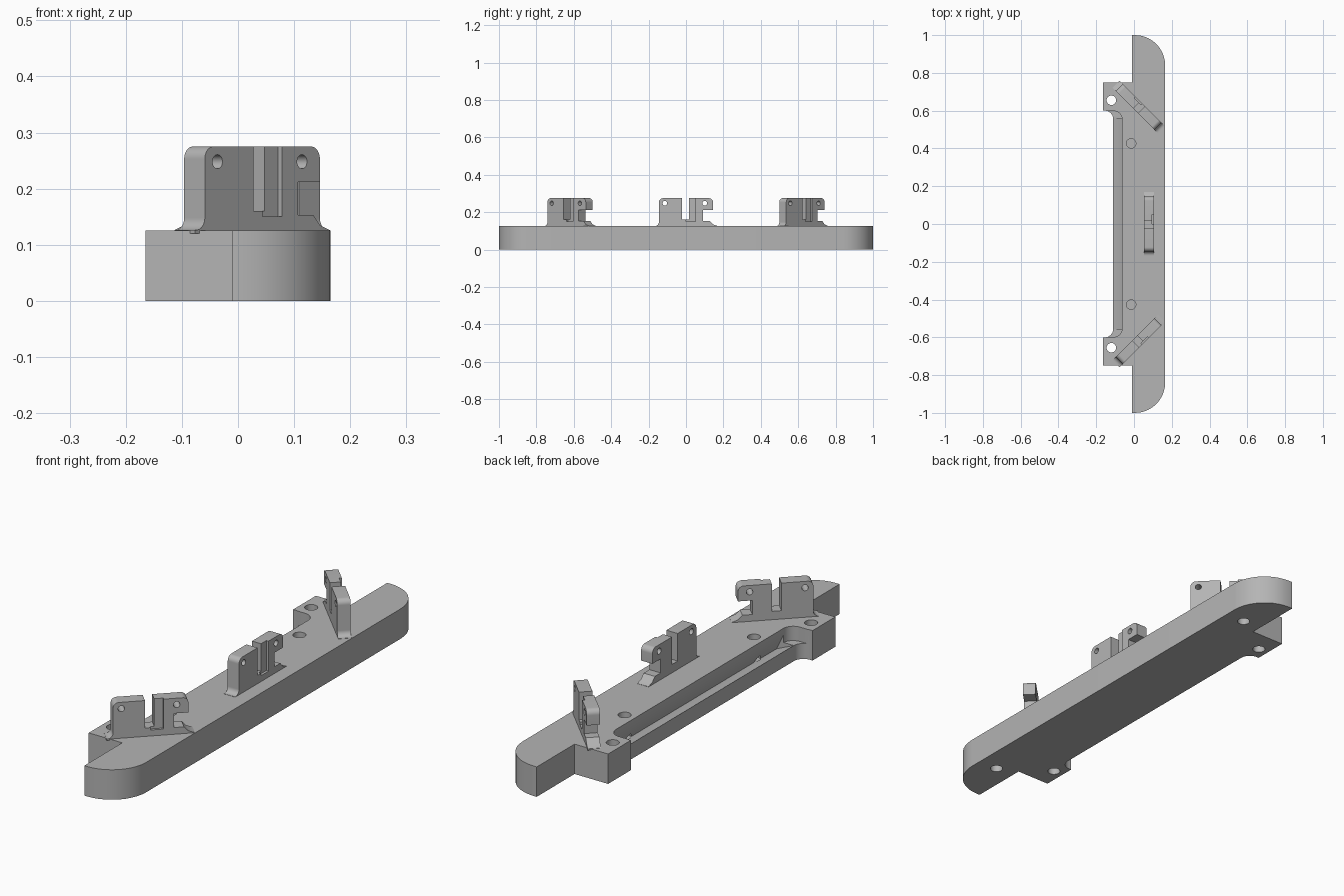
import bpy, bmesh
from math import sin, cos, pi, radians
from mathutils import Vector, Matrix

if "Cube" in bpy.data.objects:
    bpy.data.objects.remove(bpy.data.objects["Cube"], do_unlink=True)

grey = bpy.data.materials.new("light_grey")
grey.use_nodes = True
grey.diffuse_color = (0.46, 0.46, 0.46, 1)
grey.node_tree.nodes["Principled BSDF"].inputs["Base Color"].default_value = (0.46, 0.46, 0.46, 1)


def rounded(points, steps=10):
    """Replace right-angled corners given as (x, y, radius) by arcs."""
    out = []
    for i, p in enumerate(points):
        here = Vector(p[:2])
        if len(p) < 3:
            out.append(here)
            continue
        a = (Vector(points[i - 1][:2]) - here).normalized() * p[2]
        b = (Vector(points[(i + 1) % len(points)][:2]) - here).normalized() * p[2]
        for k in range(steps + 1):
            t = pi / 2 * k / steps
            out.append(here + a * (1 - sin(t)) + b * (1 - cos(t)))
    return out


def prism(name, outline, low, high, plane="XY"):
    """Extrude an outline along the axis normal to its plane."""
    place = {"XY": lambda p, d: (p[0], p[1], d),
             "XZ": lambda p, d: (p[0], d, p[1]),
             "YZ": lambda p, d: (d, p[0], p[1])}[plane]
    bm = bmesh.new()
    face = bm.faces.new([bm.verts.new(place(p, low)) for p in outline])
    top = bmesh.ops.extrude_face_region(bm, geom=[face])["geom"]
    shift = Vector(place((0, 0), high - low))
    bmesh.ops.translate(bm, vec=shift, verts=[v for v in top if isinstance(v, bmesh.types.BMVert)])
    bmesh.ops.recalc_face_normals(bm, faces=bm.faces)
    mesh = bpy.data.meshes.new(name)
    bm.to_mesh(mesh)
    bm.free()
    mesh.materials.append(grey)
    obj = bpy.data.objects.new(name, mesh)
    bpy.context.collection.objects.link(obj)
    return obj


def circle(x, y, r, n=32):
    return [(x + r * cos(2 * pi * k / n), y + r * sin(2 * pi * k / n)) for k in range(n)]


def box(a, b, c, d):
    return [(a, c), (b, c), (b, d), (a, d)]


def carve(obj, cutters):
    """Subtract the cutters, bake the result and remove them."""
    for c in cutters:
        c.hide_render = True
        mod = obj.modifiers.new("cut", "BOOLEAN")
        mod.operation, mod.solver, mod.object = "DIFFERENCE", "EXACT", c
    graph = bpy.context.evaluated_depsgraph_get()
    mesh = bpy.data.meshes.new_from_object(obj.evaluated_get(graph))
    obj.modifiers.clear()
    obj.data = mesh
    for c in cutters:
        bpy.data.objects.remove(c, do_unlink=True)


def smooth(obj):
    bpy.ops.object.select_all(action="DESELECT")
    obj.select_set(True)
    bpy.context.view_layer.objects.active = obj
    bpy.ops.object.shade_smooth_by_angle(angle=radians(30))


# Base bar with two mounting tabs
H = 0.125
base = prism("base_bar", rounded([
    (-0.01, -1), (0.165, -1, 0.16), (0.165, 1, 0.16), (-0.01, 1),
    (-0.01, 0.75), (-0.165, 0.75), (-0.165, 0.6), (-0.11, 0.6, 0.045),
    (-0.11, -0.6, 0.045), (-0.165, -0.6), (-0.165, -0.75), (-0.01, -0.75)]), 0, H)

# Edge channel with rounded ends and a sloped floor, then the screw holes
cuts = [
    prism("channel_cutter", rounded([
        (-0.2, -0.598), (-0.063, -0.598, 0.045), (-0.063, 0.598, 0.045), (-0.2, 0.598)]), 0.065, 0.2),
    prism("slope_cutter", [
        (-0.112, 0.066), (-0.03, 0.03), (-0.064, 0.1), (-0.064, 0.15), (-0.112, 0.15)], -0.555, 0.555, "XZ"),
]
for side in (-1, 1):
    cuts += [
        prism("tab_hole", circle(-0.12, side * 0.655, 0.025), -0.1, 0.2),
        prism("top_hole", circle(-0.015, side * 0.427, 0.025), 0.03, 0.2),
        prism("bottom_hole", circle(0.075, side * 0.79, 0.025), -0.1, 0.08),
    ]
carve(base, cuts)
smooth(base)


# Sensor bracket: plain post, gap, and hooked post on a flared foot
def bracket(name, x, y, angle):
    half = 0.026
    obj = prism(name, rounded([
        (-0.17, 0.12), (-0.17, 0.126), (-0.145, 0.126, 0.022), (-0.145, 0.275, 0.022),
        (-0.022, 0.275), (-0.022, 0.16), (0.015, 0.16), (0.015, 0.275),
        (0.145, 0.275, 0.022), (0.145, 0.212), (0.09, 0.212), (0.09, 0.153),
        (0.128, 0.153), (0.145, 0.135), (0.17, 0.126), (0.17, 0.12)]), -half, half, "YZ")
    carve(obj, [
        prism("pin_hole_a", circle(-0.113, 0.248, 0.0125), -0.1, 0.1, "YZ"),
        prism("pin_hole_b", circle(0.1, 0.248, 0.0125), -0.1, 0.1, "YZ"),
        prism("groove", box(0.0, 0.05, 0.15, 0.3), half - 0.01, 0.1, "YZ"),
    ])
    obj.data.transform(Matrix.Translation((x, y, 0)) @ Matrix.Rotation(radians(angle), 4, "Z"))
    smooth(obj)


bracket("front_bracket", 0.025, -0.62, -45)
bracket("middle_bracket", 0.08, 0, 0)
bracket("back_bracket", 0.025, 0.62, 45)
